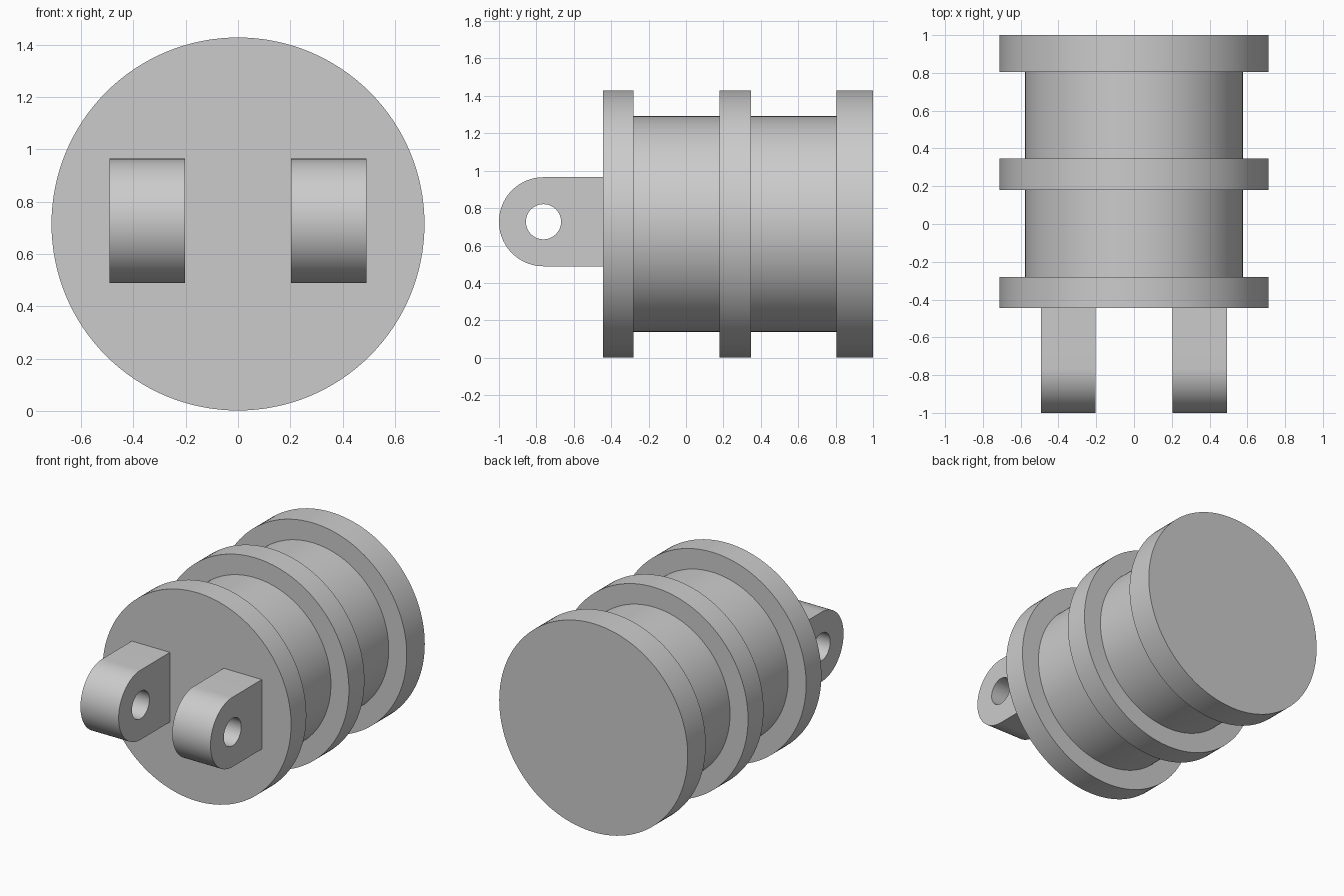
import bpy
import bmesh
from math import pi, sin, cos
from mathutils import Matrix, Vector

cube = bpy.data.objects.get("Cube")
if cube:
    bpy.data.objects.remove(cube, do_unlink=True)

# Single plain grey
grey = bpy.data.materials.new("plain grey")
grey.use_nodes = True
colour = (0.6, 0.6, 0.6, 1)
grey.diffuse_color = colour
grey.node_tree.nodes["Principled BSDF"].inputs["Base Color"].default_value = colour

AXIS_Z = 0.715
FLANGE_R, CORE_R = 0.713, 0.577


def finish(bm, name):
    bmesh.ops.recalc_face_normals(bm, faces=bm.faces)
    mesh = bpy.data.meshes.new(name)
    bm.to_mesh(mesh)
    bm.free()
    mesh.materials.append(grey)
    obj = bpy.data.objects.new(name, mesh)
    bpy.context.collection.objects.link(obj)
    bpy.ops.object.select_all(action="DESELECT")
    obj.select_set(True)
    bpy.context.view_layer.objects.active = obj
    bpy.ops.object.shade_smooth_by_angle(angle=pi / 6)
    return obj


# Grooved body: a stepped profile turned about the y axis
def grooved_body(flanges, sides=128):
    profile = []
    for i, (start, end) in enumerate(flanges):
        if i:
            profile.append((CORE_R, start))
        profile += [(FLANGE_R, start), (FLANGE_R, end)]
        if i < len(flanges) - 1:
            profile.append((CORE_R, end))
    bm = bmesh.new()
    rings = [[bm.verts.new((r * sin(2 * pi * k / sides), y,
                            AXIS_Z + r * cos(2 * pi * k / sides)))
              for k in range(sides)] for r, y in profile]
    for a, b in zip(rings, rings[1:]):
        for k in range(sides):
            n = (k + 1) % sides
            bm.faces.new((a[k], a[n], b[n], b[k]))
    bm.faces.new(rings[0])
    bm.faces.new(rings[-1])
    return finish(bm, "grooved_body")


# Lug: a rounded plate with a pin hole, extruded along x
def lug(name, x0, width, cy=-0.762, cz=0.727, r=0.238, hole_r=0.094, back=-0.43):
    bm = bmesh.new()

    def loop(points):
        verts = [bm.verts.new((x0, y, z)) for y, z in points]
        return [bm.edges.new((v, verts[(i + 1) % len(verts)]))
                for i, v in enumerate(verts)]

    steps = 48
    outline = [(cy - r * sin(pi * k / steps), cz + r * cos(pi * k / steps))
               for k in range(steps + 1)]
    outline += [(back, cz - r), (back, cz + r)]
    hole = [(cy + hole_r * cos(2 * pi * k / steps), cz + hole_r * sin(2 * pi * k / steps))
            for k in range(steps)]
    edges = loop(outline) + loop(hole)
    bmesh.ops.triangle_fill(bm, edges=edges, use_beauty=True, normal=Vector((1, 0, 0)))
    side = bmesh.ops.extrude_face_region(bm, geom=bm.faces[:], use_keep_orig=True)
    moved = [g for g in side["geom"] if isinstance(g, bmesh.types.BMVert)]
    bmesh.ops.transform(bm, matrix=Matrix.Translation((width, 0, 0)), verts=moved)
    return finish(bm, name)


grooved_body([(-0.445, -0.28), (0.18, 0.348), (0.805, 1.0)])
lug("left_lug", 0.203, 0.289)
lug("right_lug", -0.492, 0.289)
